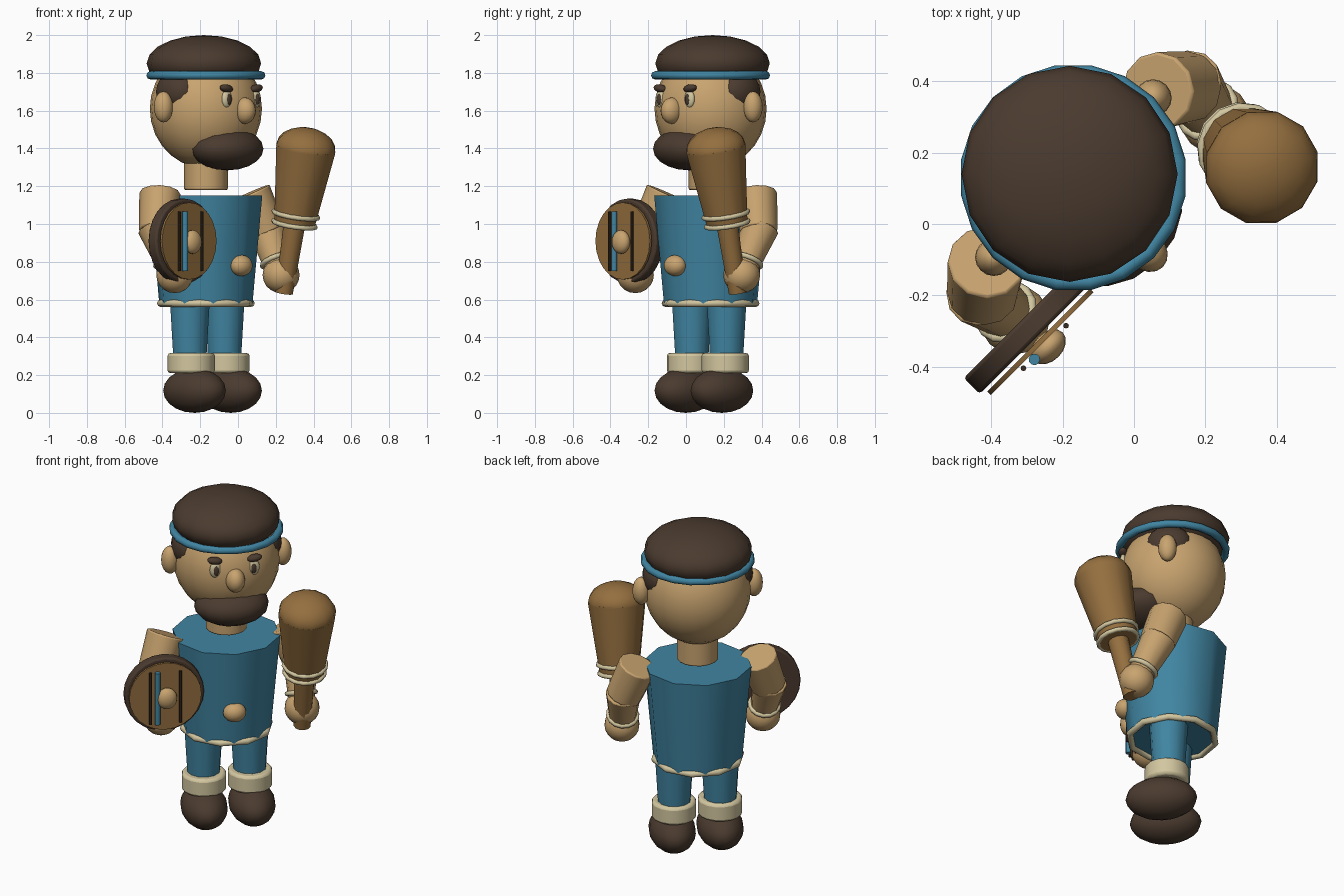
import bpy, math
from mathutils import Matrix, Vector, Euler

if "Cube" in bpy.data.objects:
    bpy.data.objects.remove(bpy.data.objects["Cube"])

# The figure is turned 45 degrees; parts are placed as (side, forward, height)
FRAME = Matrix.Translation((-0.17, 0.13, 0)) @ Matrix.Rotation(math.radians(45), 4, 'Z')


def material(name, rgb):
    m = bpy.data.materials.new(name)
    m.diffuse_color = (*rgb, 1)
    m.use_nodes = True
    m.node_tree.nodes["Principled BSDF"].inputs["Base Color"].default_value = m.diffuse_color
    return m


SKIN = material("skin", (0.58, 0.37, 0.16))
DARK = material("dark_brown", (0.069, 0.043, 0.028))
BLUE = material("blue_cloth", (0.052, 0.235, 0.36))
CREAM = material("cream_trim", (0.65, 0.57, 0.35))
WOOD = material("wood", (0.30, 0.16, 0.05))
BAR = material("near_black_brown", (0.04, 0.024, 0.014))


def point(p):
    return Vector((p[0], -p[1], p[2]))


def finish(name, mat, matrix, angle=40):
    ob = bpy.context.object
    ob.name = name
    ob.data.materials.append(mat)
    bpy.ops.object.shade_smooth_by_angle(angle=math.radians(angle))
    ob.matrix_world = FRAME @ matrix
    return ob


def ball(name, mat, pos, size, tilt=(0, 0, 0), seg=16, rings=10):
    """Ellipsoid with radii (side, forward, height)."""
    bpy.ops.mesh.primitive_uv_sphere_add(segments=seg, ring_count=rings, radius=1)
    rot = Euler(tilt).to_matrix().to_4x4()
    return finish(name, mat, Matrix.Translation(point(pos)) @ rot @ Matrix.Diagonal((*size, 1)))


def axis_matrix(center, direction):
    rot = Vector((0, 0, 1)).rotation_difference(direction).to_matrix().to_4x4()
    return Matrix.Translation(center) @ rot


def rod(name, mat, a, b, ra, rb, seg=12, bevel=0):
    """Tapered cylinder from a to b."""
    a, b = point(a), point(b)
    bpy.ops.mesh.primitive_cone_add(vertices=seg, radius1=ra, radius2=rb, depth=(b - a).length)
    ob = finish(name, mat, axis_matrix((a + b) / 2, b - a))
    if bevel:
        mod = ob.modifiers.new("rounded_edge", 'BEVEL')
        mod.width, mod.segments = bevel, 2
        mod.limit_method, mod.angle_limit = 'ANGLE', math.radians(60)
    return ob


def ring(name, mat, pos, big, small, direction=(0, 0, 1), seg=16):
    bpy.ops.mesh.primitive_torus_add(major_radius=big, minor_radius=small,
                                     major_segments=seg, minor_segments=8)
    return finish(name, mat, axis_matrix(point(pos), point(direction)), 60)


# Torso, hem and neck
rod("torso", BLUE, (0, 0, 0.58), (0, 0, 1.15), 0.25, 0.302, 10)
ring("hem_trim", CREAM, (0, 0, 0.58), 0.243, 0.019, seg=10)
ball("belly_button", SKIN, (0, 0.265, 0.78), (0.065, 0.055, 0.056))
rod("neck", SKIN, (0, 0, 1.18), (0, 0, 1.40), 0.116, 0.116, 16, 0.008)

# Head, cap and face
ball("head", SKIN, (0, 0, 1.61), (0.297, 0.297, 0.315), seg=24, rings=14)
ball("cap", DARK, (0, -0.015, 1.85), (0.303, 0.303, 0.15), seg=16, rings=10)
ring("headband", BLUE, (0, 0, 1.787), 0.297, 0.022, seg=20)
ball("nose", SKIN, (0, 0.29, 1.60), (0.054, 0.065, 0.07))
ball("beard", DARK, (0, 0.16, 1.398), (0.21, 0.173, 0.114))

for s, side in ((-1, "right"), (1, "left")):
    # Face details
    ball(side + "_ear", SKIN, (s * 0.318, 0, 1.62), (0.05, 0.052, 0.082))
    ball(side + "_sideburn", DARK, (s * 0.225, 0, 1.70), (0.085, 0.125, 0.105))
    ball(side + "_eye", CREAM, (s * 0.108, 0.265, 1.662), (0.033, 0.02, 0.047))
    ball(side + "_pupil", DARK, (s * 0.106, 0.281, 1.66), (0.015, 0.009, 0.029))
    ball(side + "_brow", DARK, (s * 0.112, 0.265, 1.718), (0.043, 0.026, 0.021), (0, -s * 0.15, 0))
    # Arms
    elbow, wrist = (s * 0.41, 0.05, 0.96), (s * 0.398, 0.15, 0.76)
    rod(side + "_upper_arm", SKIN, (s * 0.338, -0.005, 1.165), elbow, 0.11, 0.1, 12, 0.008)
    rod(side + "_forearm", SKIN, (s * 0.412, 0.035, 0.99), wrist, 0.1, 0.072, 12, 0.008)
    ring(side + "_wristband", CREAM, (s * 0.4, 0.13, 0.805), 0.08, 0.014, (0, 0.1, -0.2), 14)
    ball(side + "_fist", SKIN, (s * 0.398, 0.165, 0.73), (0.098, 0.098, 0.096))
    # Legs and boots
    rod(side + "_leg", BLUE, (s * 0.13, 0.01, 0.28), (s * 0.13, 0.01, 0.58), 0.09, 0.108, 12)
    rod(side + "_leg_cuff", CREAM, (s * 0.13, 0.02, 0.21), (s * 0.13, 0.02, 0.317), 0.125, 0.125, 16, 0.015)
    ball(side + "_boot", DARK, (s * 0.135, 0.05, 0.118), (0.13, 0.2, 0.118))


# Club, leaning forward from the left fist
def on_club(z):
    return (0.394, 0.354 + (z - 1.4) * 0.2125, z)


LEAN = (0, 0.2125, 1)
rod("club_handle", WOOD, on_club(0.635), on_club(1.02), 0.048, 0.06, 12)
rod("club_head", WOOD, on_club(0.99), on_club(1.40), 0.11, 0.163, 12)
ball("club_dome", WOOD, on_club(1.398), (0.163, 0.163, 0.113), (math.atan(0.2125), 0, 0), 12, 10)
for i, (z, r) in enumerate(((1.0, 0.112), (1.05, 0.118))):
    ring("club_binding_%d" % (i + 1), CREAM, on_club(z), r, 0.013, LEAN, 14)

# Round shield in front of the right fist
U, Z = -0.391, 0.91
rod("shield_rim", DARK, (U, 0.18, Z), (U, 0.243, Z), 0.224, 0.224, 24, 0.01)
rod("shield_face", WOOD, (U, 0.253, Z), (U, 0.267, Z), 0.204, 0.204, 24)
for i, du in enumerate((-0.086, 0.083)):
    rod("shield_bar_%d" % (i + 1), BAR, (U + du, 0.279, Z - 0.16), (U + du, 0.279, Z + 0.155), 0.008, 0.008, 8)
rod("shield_stripe", BLUE, (U - 0.047, 0.283, Z - 0.16), (U - 0.047, 0.283, Z + 0.155), 0.016, 0.016, 10)
ball("shield_boss", SKIN, (U + 0.006, 0.286, Z - 0.005), (0.057, 0.04, 0.063))
